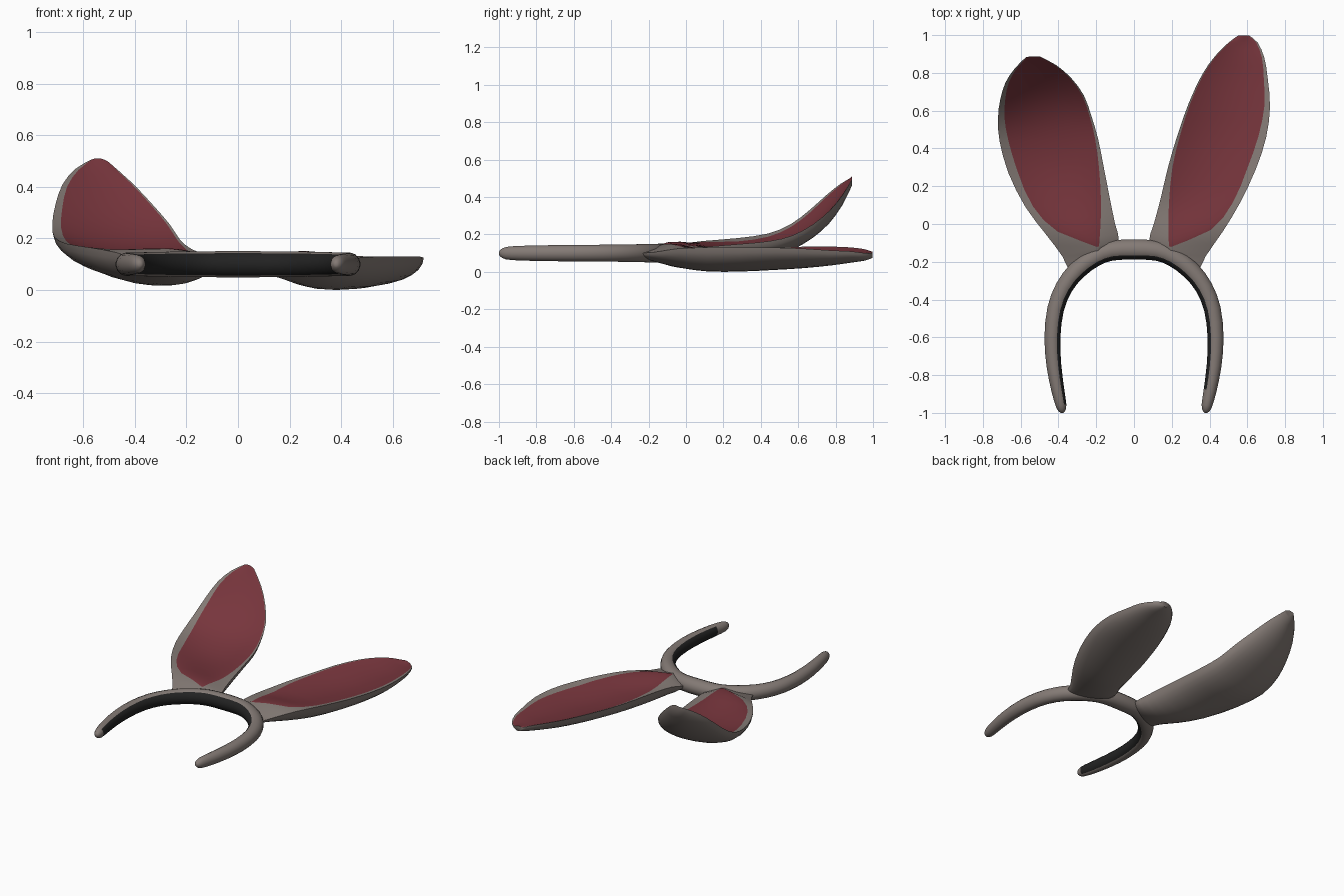
import bpy, bmesh, math
from mathutils import Vector

if "Cube" in bpy.data.objects:
    bpy.data.objects.remove(bpy.data.objects["Cube"])


def material(name, rgb):
    m = bpy.data.materials.new(name)
    m.diffuse_color = (*rgb, 1)
    m.use_nodes = True
    m.node_tree.nodes["Principled BSDF"].inputs["Base Color"].default_value = m.diffuse_color
    return m


GREY = material("warm grey fur", (0.23, 0.195, 0.178))
PINK = material("dusty rose lining", (0.185, 0.036, 0.046))
DARK = material("dark inner band", (0.016, 0.016, 0.016))


def smooth_rows(rows, n=2):
    """Catmull-Rom refinement of a list of equal-length rows."""
    out = []
    for i in range(len(rows) - 1):
        p0, p1 = rows[max(i - 1, 0)], rows[i]
        p2, p3 = rows[i + 1], rows[min(i + 2, len(rows) - 1)]
        for k in range(n):
            t = k / n
            out.append([0.5 * (2 * b + (c - a) * t + (2 * a - 5 * b + 4 * c - d) * t * t
                               + (3 * b - a - 3 * c + d) * t ** 3)
                        for a, b, c, d in zip(p0, p1, p2, p3)])
    out.append(list(rows[-1]))
    return out


def loft(name, rings, mats, pick):
    """Skin closed rings; pick(row, column) gives the material slot."""
    bm = bmesh.new()
    vs = [[bm.verts.new(p) for p in r] for r in rings]
    n = len(rings[0])
    for i in range(len(vs) - 1):
        for j in range(n):
            k = (j + 1) % n
            f = bm.faces.new((vs[i][j], vs[i][k], vs[i + 1][k], vs[i + 1][j]))
            f.material_index = pick(i, j)
    bm.faces.new(vs[0])
    bm.faces.new(vs[-1])
    bmesh.ops.recalc_face_normals(bm, faces=bm.faces)
    me = bpy.data.meshes.new(name)
    bm.to_mesh(me)
    bm.free()
    for m in mats:
        me.materials.append(m)
    ob = bpy.data.objects.new(name, me)
    bpy.context.collection.objects.link(ob)
    bpy.ops.object.select_all(action='DESELECT')
    ob.select_set(True)
    bpy.context.view_layer.objects.active = ob
    bpy.ops.object.shade_smooth_by_angle(angle=math.radians(60))
    return ob


# Headband: half path as x, y, half width, half height; then mirrored
half = [(0, -.135, .055, .052), (.12, -.142, .053, .051), (.21, -.177, .051, .05),
        (.30, -.245, .05, .049), (.37, -.335, .047, .047), (.415, -.45, .045, .046),
        (.432, -.6, .043, .045), (.424, -.75, .04, .043), (.403, -.88, .035, .04),
        (.386, -.96, .029, .034), (.381, -.99, .018, .02), (.38, -1.0, .006, .007)]
path = smooth_rows([(-x, y, w, h) for x, y, w, h in half[:0:-1]] + half)
SIDES = 16
rings = []
for i, (x, y, w, h) in enumerate(path):
    a, b = path[max(i - 1, 0)], path[min(i + 1, len(path) - 1)]
    d = Vector((b[0] - a[0], b[1] - a[1], 0)).normalized()
    inward = Vector((d.y, -d.x, 0))
    ring = []
    for j in range(SIDES):
        ang = 2 * math.pi * (j + .5) / SIDES
        ring.append(Vector((x, y, .1)) + inward * w * math.cos(ang)
                    + Vector((0, 0, h * math.sin(ang))))
    rings.append(ring)
# the faces looking towards the head are dark
loft("headband", rings, [GREY, DARK],
     lambda i, j: 1 if j in (0, 1, 13, 14, 15) and 3 < i < len(path) - 7 else 0)


# Ears: inner edge x y, outer edge x y, inner z, outer z, underside z, lining z
upright_rows = [
    (.13, -.14, .34, -.26, .10, .10, .07, .13), (.08, -.09, .38, -.17, .105, .105, .045, .15),
    (.105, 0, .47, -.04, .125, .125, .02, .145), (.14, .13, .56, .11, .13, .13, .002, .11),
    (.18, .30, .645, .29, .13, .13, .002, .095), (.23, .47, .70, .46, .13, .13, .01, .09),
    (.29, .64, .72, .62, .135, .125, .02, .095), (.36, .79, .708, .77, .135, .115, .035, .10),
    (.43, .89, .69, .88, .13, .11, .05, .105), (.50, .96, .655, .96, .12, .10, .062, .105),
    (.55, .997, .61, .997, .105, .10, .075, .11)]
bent_rows = [
    (-.13, -.14, -.34, -.26, .10, .10, .07, .13), (-.08, -.09, -.38, -.17, .105, .115, .045, .155),
    (-.10, 0, -.47, -.05, .12, .145, .02, .16), (-.125, .12, -.575, .09, .135, .165, .02, .14),
    (-.16, .30, -.665, .27, .15, .18, .045, .125), (-.19, .45, -.712, .44, .165, .205, .07, .145),
    (-.225, .57, -.72, .56, .195, .255, .12, .185), (-.265, .68, -.708, .66, .255, .33, .185, .25),
    (-.33, .77, -.68, .75, .33, .41, .265, .34), (-.41, .84, -.63, .825, .415, .47, .36, .43),
    (-.50, .888, -.57, .885, .495, .505, .46, .51)]
# lining limits across the ear, 0 = inner edge, 1 = outer edge
lining = [(.35, .37), (.35, .39), (.21, .82), (.11, .91), (.05, .90), (.03, .91),
          (.02, .93), (.02, .94), (.02, .95), (.03, .95), (.06, .94)]
TOP, BOT = 8, 13


def ear(name, rows):
    data = smooth_rows([r + l for r, l in zip(rows, lining)])
    rings = []
    for xi, yi, xo, yo, zi, zo, zb, zt, a, b in data:
        def point(t, z_mid, power):
            bulge = (max(0, 1 - (2 * t - 1) ** 2)) ** power
            z = zi + (zo - zi) * t + (z_mid - (zi + zo) / 2) * bulge
            return (xi + (xo - xi) * t, yi + (yo - yi) * t, z)
        top = [0] + [a + (b - a) * k / TOP for k in range(TOP + 1)] + [1]
        under = [.5 + .5 * math.cos(math.pi * k / (BOT + 1)) for k in range(1, BOT + 1)]
        rings.append([point(t, zt, 1) for t in top] + [point(t, zb, .5) for t in under])
    loft(name, rings, [GREY, PINK], lambda i, j: 1 if i >= 2 and 1 <= j <= TOP else 0)


ear("straight_ear", upright_rows)
ear("bent_ear", bent_rows)
